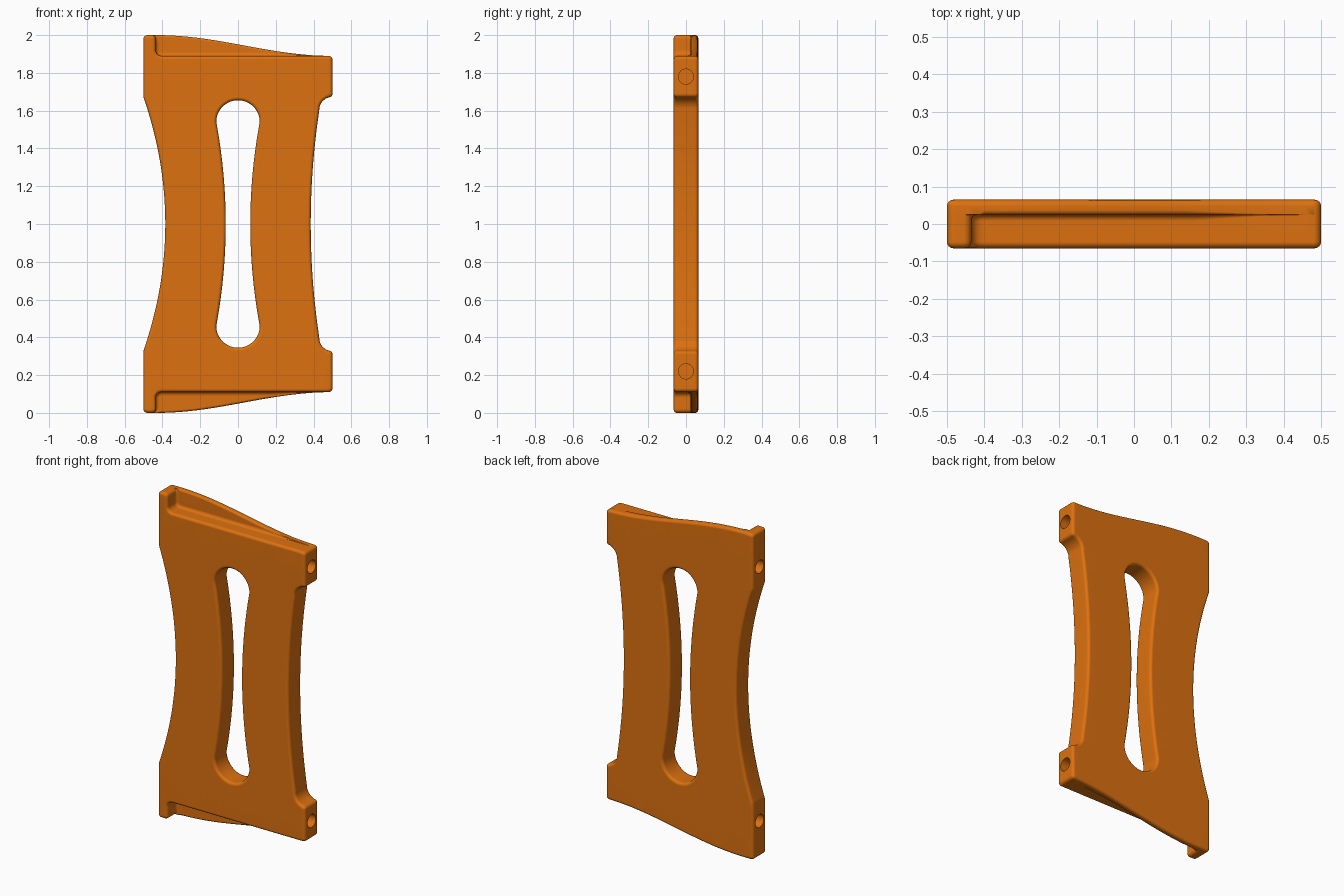
import bpy, bmesh, math
from mathutils import Vector, Matrix

if "Cube" in bpy.data.objects:
    bpy.data.objects.remove(bpy.data.objects["Cube"])

D = 0.065        # half thickness
STEP_Y = 0.025   # depth where the front step ends and the back lip starts
R = 0.017        # edge rounding
TOP = 1.89       # height of the step

orange = bpy.data.materials.new("orange")
orange.diffuse_color = (0.72, 0.165, 0.005, 1)
orange.use_nodes = True
orange.node_tree.nodes["Principled BSDF"].inputs["Base Color"].default_value = orange.diffuse_color


def arc(cx, cz, r, a0, a1, n):
    return [(cx + r * math.cos(math.radians(a0 + (a1 - a0) * i / n)),
             cz + r * math.sin(math.radians(a0 + (a1 - a0) * i / n))) for i in range(n + 1)]


def lip(x):
    """S-shaped top edge of the back lip."""
    u = min(1, max(0, (0.5 - x) / 0.935))
    return TOP + 0.11 * (1 - math.cos(math.pi * u)) / 2


def mirrored(half):
    """Close an upper half outline by mirroring it about z = 1."""
    return half + [(x, 2 - z) for x, z in reversed(half)][1:-1]


# Outlines
N = 24
right = [(0.385 + 0.045 * (i / N) ** 2, 1 + 0.6 * i / N) for i in range(N + 1)]
right += arc(0.50, 1.603, 0.07, 172, 106, 7) + arc(0.48, 1.69, 0.02, -60, 0, 3)
right += arc(0.48, TOP - 0.02, 0.02, 0, 90, 5)
left = arc(-0.48, 1.98, 0.02, 90, 180, 5)
left += [(-0.385 - 0.115 * (i / N) ** 2, 1 + 0.67 * i / N) for i in range(N, -1, -1)]
xs = [0.46 - 0.02 * i for i in range(44)]
step = [(x, TOP) for x in xs] + arc(-0.405, TOP + 0.03, 0.03, 270, 180, 5)
step += [(-0.435, 1.96)] + arc(-0.455, 1.98, 0.02, 0, 90, 5)
lip_top = [(x, lip(x)) for x in xs + [-0.42, -0.44]]
front_outline = mirrored(right + step + left)
back_outline = mirrored(right + lip_top + left)
side = [(0.065 + 0.05 * (i / N) ** 2, 1 + 0.54 * i / N) for i in range(N)]
slot = mirrored(side + arc(0, 1.54, 0.115, 0, 180, 24) + [(-x, z) for x, z in reversed(side)])
slot.reverse()


def inward(pts):
    """Mitred normals pointing into the material."""
    out = []
    for i, p in enumerate(pts):
        a, b, c = Vector(pts[i - 1]), Vector(p), Vector(pts[(i + 1) % len(pts)])
        d0, d1 = (b - a).normalized(), (c - b).normalized()
        n0, n1 = Vector((-d0.y, d0.x)), Vector((-d1.y, d1.x))
        m = (n0 + n1).normalized()
        out.append(m / max(0.5, m.dot(n0)))
    return out


def slab(name, outline, y0, y1, front_r, back_r, steps=4):
    """Slab with a slot; each outline point has its own edge radius per side."""
    bm = bmesh.new()
    caps = [[], []]
    for pts in (outline, slot):
        nor = inward(pts)
        rings = []
        for end, radius in ((0, front_r), (1, back_r)):
            for k in (range(steps + 1) if end == 0 else range(steps, -1, -1)):
                a = math.pi / 2 * k / steps
                ring = []
                for (x, z), n in zip(pts, nor):
                    r = radius(x, max(z, 2 - z))
                    off = r * (1 - math.sin(a))
                    dy = abs(r) * (1 - math.cos(a))
                    ring.append(bm.verts.new((x + n.x * off, y0 + dy if end == 0 else y1 - dy,
                                              z + n.y * off)))
                rings.append(ring)
        for r0, r1 in zip(rings, rings[1:]):
            for i in range(len(r0)):
                j = (i + 1) % len(r0)
                bm.faces.new((r0[i], r0[j], r1[j], r1[i]))
        for cap, ring in zip(caps, (rings[0], rings[-1])):
            cap += [bm.edges.get((ring[i - 1], ring[i])) for i in range(len(ring))]
    for cap, ny in zip(caps, (-1, 1)):
        bmesh.ops.triangle_fill(bm, edges=cap, use_beauty=True, normal=(0, ny, 0))
    bmesh.ops.remove_doubles(bm, verts=bm.verts, dist=1e-5)
    bmesh.ops.recalc_face_normals(bm, faces=bm.faces)
    me = bpy.data.meshes.new(name)
    bm.to_mesh(me)
    ob = bpy.data.objects.new(name, me)
    bpy.context.collection.objects.link(ob)
    me.materials.append(orange)
    return ob


def step_fillet(x, z):
    """Concave fillet (negative radius) where the step meets the lip."""
    if z > TOP - 0.003 and -0.45 < x < 0.47:
        return -R * min(1, max(0, (lip(x) - z) / 0.03))
    return 0


def lip_round(x, z):
    """Rounded front edge of the exposed lip."""
    if z > TOP and -0.41 < x < 0.47:
        return min(0.012, (lip(x) - TOP) / 3)
    return 0


def full(x, z):
    return R


front = slab("front_plate", front_outline, -D, STEP_Y, full, step_fillet)
back = slab("back_plate", back_outline, STEP_Y, D, lip_round, full)

# Pin holes in both sides
bm = bmesh.new()
for x in (-0.5, 0.5):
    for z in (0.22, 1.78):
        bmesh.ops.create_cone(bm, cap_ends=True, segments=32, radius1=0.04, radius2=0.04, depth=0.2,
                              matrix=Matrix.Translation((x, 0, z)) @ Matrix.Rotation(math.pi / 2, 4, 'Y'))
me = bpy.data.meshes.new("hole_cutter")
bm.to_mesh(me)
me.materials.append(orange)
cutter = bpy.data.objects.new("hole_cutter", me)
bpy.context.collection.objects.link(cutter)
cutter.hide_render = True

for ob in (front, back):
    mod = ob.modifiers.new("holes", 'BOOLEAN')
    mod.operation, mod.solver, mod.object = 'DIFFERENCE', 'EXACT', cutter
    bpy.ops.object.select_all(action='DESELECT')
    ob.select_set(True)
    bpy.context.view_layer.objects.active = ob
    bpy.ops.object.modifier_apply(modifier=mod.name)
    bpy.ops.object.shade_smooth_by_angle(angle=math.radians(35))
    ob.modifiers.new("even_shading", 'WEIGHTED_NORMAL').keep_sharp = True
bpy.data.objects.remove(cutter)
